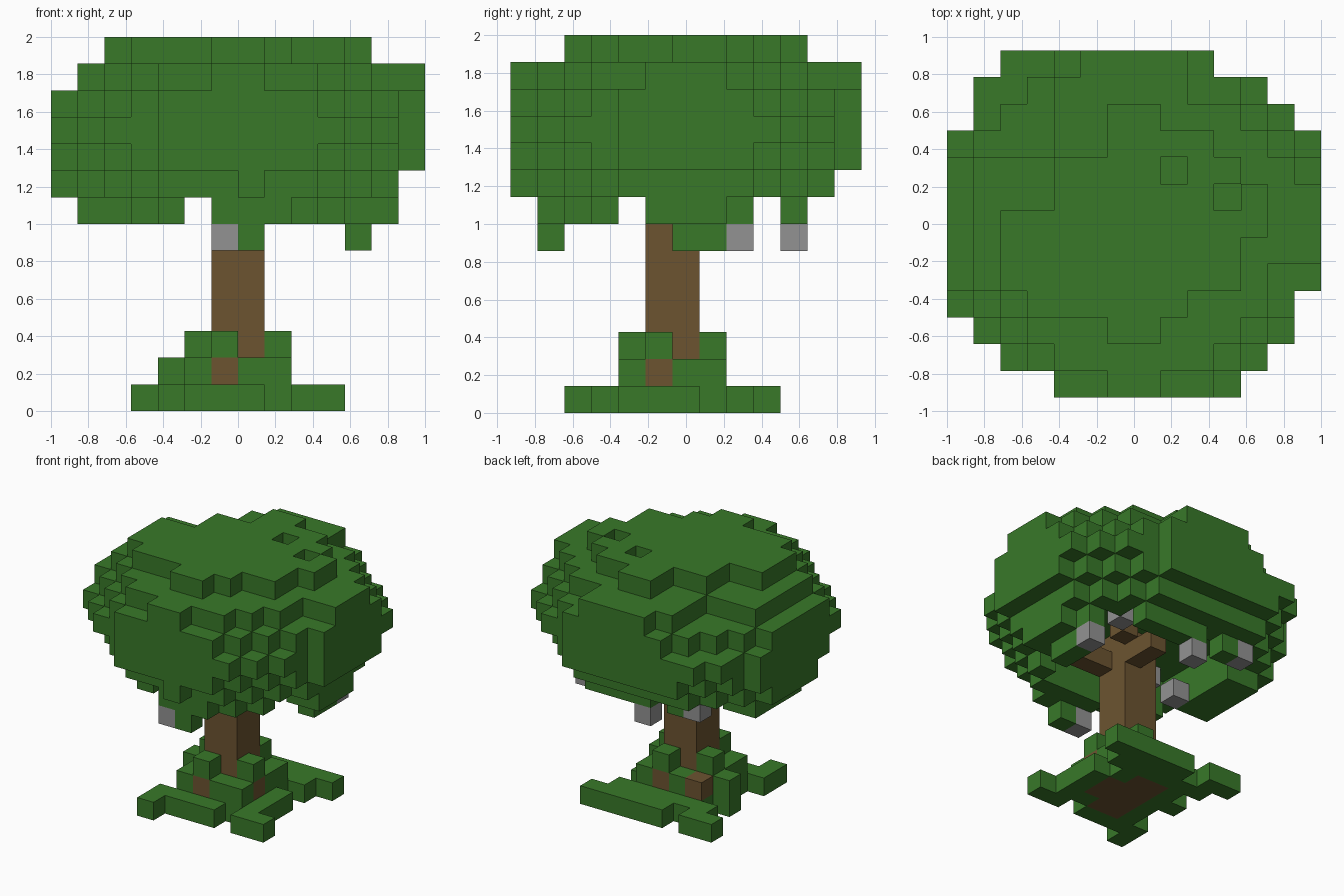
import bpy
import bmesh
from mathutils import Vector

if "Cube" in bpy.data.objects:
    bpy.data.objects.remove(bpy.data.objects["Cube"], do_unlink=True)

UNIT = 1 / 7
cells = {}  # (column, row, layer) -> part name


def material(name, colour):
    m = bpy.data.materials.new(name)
    m.use_nodes = True
    m.diffuse_color = (*colour, 1)
    bsdf = m.node_tree.nodes["Principled BSDF"]
    bsdf.inputs["Base Color"].default_value = (*colour, 1)
    bsdf.inputs["Roughness"].default_value = 0.9
    return m


def box(part, x, y, z):
    """Fill a block of cells; each argument is a (start, end) range."""
    for i in range(*x):
        for j in range(*y):
            for k in range(*z):
                cells[i, j, k] = part


def cube(part, x, y, z):
    box(part, (x, x + 1), (y, y + 1), (z, z + 1))


def crown_layer(z, x, y, front, back_left, back_right, hollow=False):
    """Eight-sided leaf layer; the three limits cut its diagonal corners."""
    for i in range(*x):
        for j in range(*y):
            cx, cy = i + 0.5, j - 6
            reach = abs(cx) + abs(cy)
            limit = front if cy <= 0 else back_left if cx > 0 else back_right
            inside = abs(cx) < 4 and abs(cy) < 3.4 and reach < 6
            if reach < limit and not (hollow and inside):
                cells[i, j, z] = "leaf_crown"


# Flat crown top: row, first and last column
for row, start, end in ((2, -1, 1), (3, -4, 2), (4, -5, 4), (5, -5, 4), (6, -5, 5),
                        (7, -3, 5), (8, -3, 4), (9, -1, 3), (10, -1, 1)):
    box("leaf_crown", (start, end), (row, row + 1), (13, 14))

# Leaf crown, down to the open underside
crown_layer(12, (-6, 7), (0, 13), 7.6, 7.6, 7.6)
crown_layer(11, (-7, 7), (0, 13), 8.6, 8.6, 8.6)
crown_layer(10, (-7, 7), (0, 13), 9.6, 9.6, 10.6)
crown_layer(9, (-7, 7), (0, 13), 8.6, 8.6, 9.6)
crown_layer(8, (-7, 6), (0, 12), 7.6, 7.6, 8.6, hollow=True)
crown_layer(7, (-6, 6), (1, 11), 6.6, 6.6, 7.6, hollow=True)

# Gaps in the lowest leaves
for key in list(cells):
    if key[2] == 7 and (key[0] == -2 or key[1] in (4, 9)):
        del cells[key]

# Pits in the crown top and notches in its rim
for notch in ((1, 8, 13), (3, 7, 13), (-2, 0, 12), (1, 0, 12), (5, 4, 12), (2, 11, 12),
              (-4, 9, 12), (-5, 9, 12), (-4, 10, 12),
              (-4, 0, 10), (6, 3, 10), (3, 12, 10), (-7, 10, 10),
              (-2, 0, 8), (-1, 0, 8), (1, 0, 8)):
    cells.pop(notch, None)

# Hanging leaves
cube("leaf_crown", 0, 1, 6)
box("leaf_crown", (4, 5), (6, 8), (6, 7))

# Mossy roots: ground layer with four spreading arms
for row, start, end in ((2, -3, -2), (3, -3, 1), (3, 2, 4), (4, -2, 3), (5, -2, 3),
                        (6, -3, 3), (7, -2, 2), (8, -3, 3), (9, -4, -2), (9, -1, 4)):
    box("mossy_roots", (start, end), (row, row + 1), (0, 1))

# Mossy roots: steps climbing the trunk
for x, y in ((-2, 4), (0, 4), (1, 4), (-2, 5), (-3, 6), (-2, 6), (1, 6), (-1, 7), (1, 7)):
    cube("mossy_roots", x, y, 1)

# Bark knees around the trunk, and the moss caps above
for x, y in ((-1, 4), (1, 5), (0, 7), (-2, 7)):
    cube("trunk", x, y, 1)
for x, y in ((-1, 4), (1, 5), (0, 7), (-2, 6)):
    cube("mossy_roots", x, y, 2)

# Trunk with a wider foot and branches
box("trunk", (-1, 2), (5, 7), (0, 1))
box("trunk", (-1, 1), (4, 8), (0, 1))
box("trunk", (-1, 1), (5, 7), (0, 9))
box("trunk", (0, 1), (7, 9), (7, 8))
box("trunk", (1, 3), (5, 6), (7, 8))
box("trunk", (1, 2), (7, 8), (8, 9))

# Grey lumps under the crown
for spot in ((-1, 1, 6), (4, 8, 6), (-1, 10, 6), (-4, 10, 7),
             (-4, 5, 7), (-3, 4, 8), (2, 8, 8), (0, 9, 8)):
    cube("hanging_stones", *spot)


def build(part, mat):
    """Make one mesh from the exposed sides of a part's cells."""
    bm = bmesh.new()
    for cell, owner in cells.items():
        if owner != part:
            continue
        centre = Vector((cell[0] + 0.5, cell[1] - 6, cell[2] + 0.5))
        for axis in range(3):
            for sign in (-1, 1):
                other = list(cell)
                other[axis] += sign
                if tuple(other) in cells:
                    continue
                n, u, v = Vector(), Vector(), Vector()
                n[axis] = sign / 2
                u[(axis + 1) % 3] = 0.5
                v[(axis + 2) % 3] = sign / 2
                corners = (-u - v, u - v, u + v, v - u)
                bm.faces.new([bm.verts.new((centre + n + c) * UNIT) for c in corners])
    bmesh.ops.remove_doubles(bm, verts=bm.verts, dist=UNIT / 50)
    bmesh.ops.dissolve_limit(bm, angle_limit=0.01, verts=bm.verts, edges=bm.edges)
    mesh = bpy.data.meshes.new(part)
    bm.to_mesh(mesh)
    bm.free()
    mesh.materials.append(mat)
    bpy.context.collection.objects.link(bpy.data.objects.new(part, mesh))


leaf_green = material("leaf green", (0.04, 0.19, 0.022))
bark_brown = material("bark brown", (0.15, 0.088, 0.03))
stone_grey = material("stone grey", (0.29, 0.29, 0.29))
build("leaf_crown", leaf_green)
build("mossy_roots", leaf_green)
build("trunk", bark_brown)
build("hanging_stones", stone_grey)
